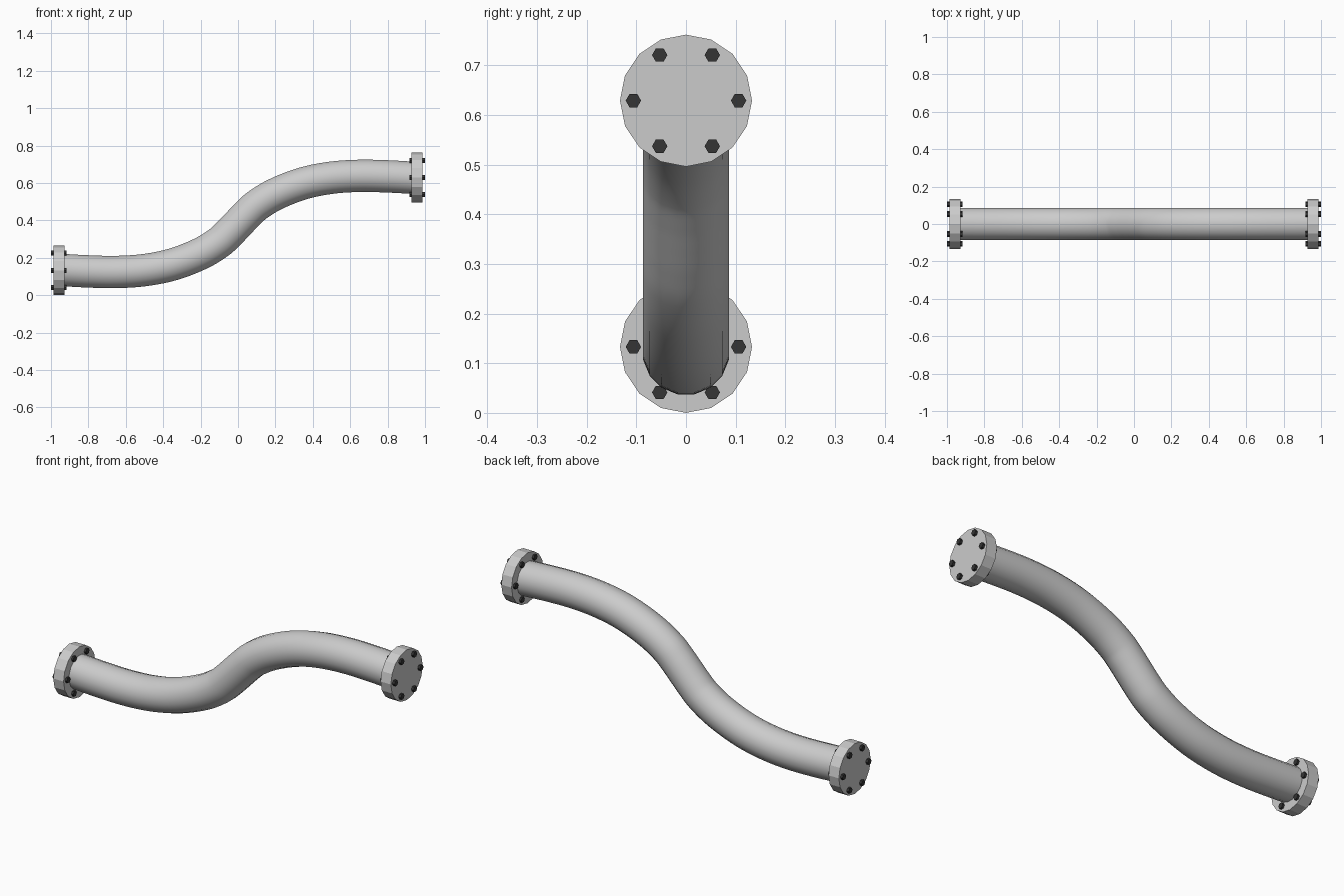
import bpy
import bmesh
from math import cos, sin, pi, radians
from mathutils import Vector, Matrix

if "Cube" in bpy.data.objects:
    bpy.data.objects.remove(bpy.data.objects["Cube"], do_unlink=True)

MID_Z = 0.381
FLANGE_RISE = 0.248      # flange centre above or below the middle
PIPE_R = 0.088


def material(name, value):
    mat = bpy.data.materials.new(name)
    mat.use_nodes = True
    colour = (value, value, value, 1)
    mat.diffuse_color = colour
    mat.node_tree.nodes["Principled BSDF"].inputs["Base Color"].default_value = colour
    return mat


grey = material("light grey metal", 0.6)
dark = material("dark bolt steel", 0.035)


def finish(bm, name, mat, smooth=False):
    bmesh.ops.recalc_face_normals(bm, faces=bm.faces)
    mesh = bpy.data.meshes.new(name)
    bm.to_mesh(mesh)
    bm.free()
    mesh.materials.append(mat)
    obj = bpy.data.objects.new(name, mesh)
    bpy.context.collection.objects.link(obj)
    if smooth:
        bpy.ops.object.select_all(action='DESELECT')
        obj.select_set(True)
        bpy.context.view_layer.objects.active = obj
        bpy.ops.object.shade_smooth_by_angle(angle=radians(40))
    return obj


def add_disc(bm, centre, radius, length, sides):
    """Cylinder along x with a corner pointing up."""
    turn = Matrix.Rotation(pi / 2, 4, 'Y')
    bmesh.ops.create_cone(bm, cap_ends=True, segments=sides, radius1=radius,
                          radius2=radius, depth=length,
                          matrix=Matrix.Translation(centre) @ turn)


# S-shaped pipe: half the centre line, then the same half turned about the middle
half = [(-0.98, 0.137), (-0.8, 0.127), (-0.65, 0.124), (-0.5, 0.134),
        (-0.35, 0.164), (-0.2, 0.222), (-0.1, 0.283), (-0.045, 0.334)]
line = [Vector((x, 0, z)) for x, z in half]
line += [Vector((0, 0, MID_Z))]
line += [Vector((-x, 0, 2 * MID_Z - z)) for x, z in reversed(half)]


def slope(i):
    return (line[min(i + 1, len(line) - 1)] - line[max(i - 1, 0)]).normalized()


path = []
STEPS = 5
for i in range(len(line) - 1):
    a, b = line[i], line[i + 1]
    reach = (b - a).length
    for s in range(STEPS):
        t = s / STEPS
        path.append(a * (2*t**3 - 3*t**2 + 1) + slope(i) * reach * (t**3 - 2*t**2 + t)
                    + b * (3*t**2 - 2*t**3) + slope(i + 1) * reach * (t**3 - t**2))
path.append(line[-1])

bm = bmesh.new()
SIDES = 16
rings = []
for i, p in enumerate(path):
    along = (path[min(i + 1, len(path) - 1)] - path[max(i - 1, 0)]).normalized()
    up = Vector((-along.z, 0, along.x))
    ring = []
    for k in range(SIDES):
        a = 2 * pi * (k + 0.5) / SIDES
        ring.append(bm.verts.new(p + PIPE_R * (up * cos(a) + Vector((0, sin(a), 0)))))
    rings.append(ring)
for r, q in zip(rings, rings[1:]):
    for k in range(SIDES):
        n = (k + 1) % SIDES
        bm.faces.new((r[k], r[n], q[n], q[k]))
for ring in (rings[0], rings[-1]):
    bm.faces.new(ring)
finish(bm, "pipe", grey, smooth=True)

# Flange and ring of through bolts at each end
for side, label in ((-1, "right"), (1, "left")):
    z = MID_Z + side * FLANGE_RISE
    bm = bmesh.new()
    add_disc(bm, Vector((side * 0.957, 0, z)), 0.133, 0.06, 16)
    finish(bm, label + "_flange", grey)

    bm = bmesh.new()
    for k in range(6):
        a = k * pi / 3
        add_disc(bm, Vector((side * 0.958, 0.106 * cos(a), z + 0.106 * sin(a))),
                 0.0155, 0.084, 6)
    finish(bm, label + "_flange_bolts", dark)
